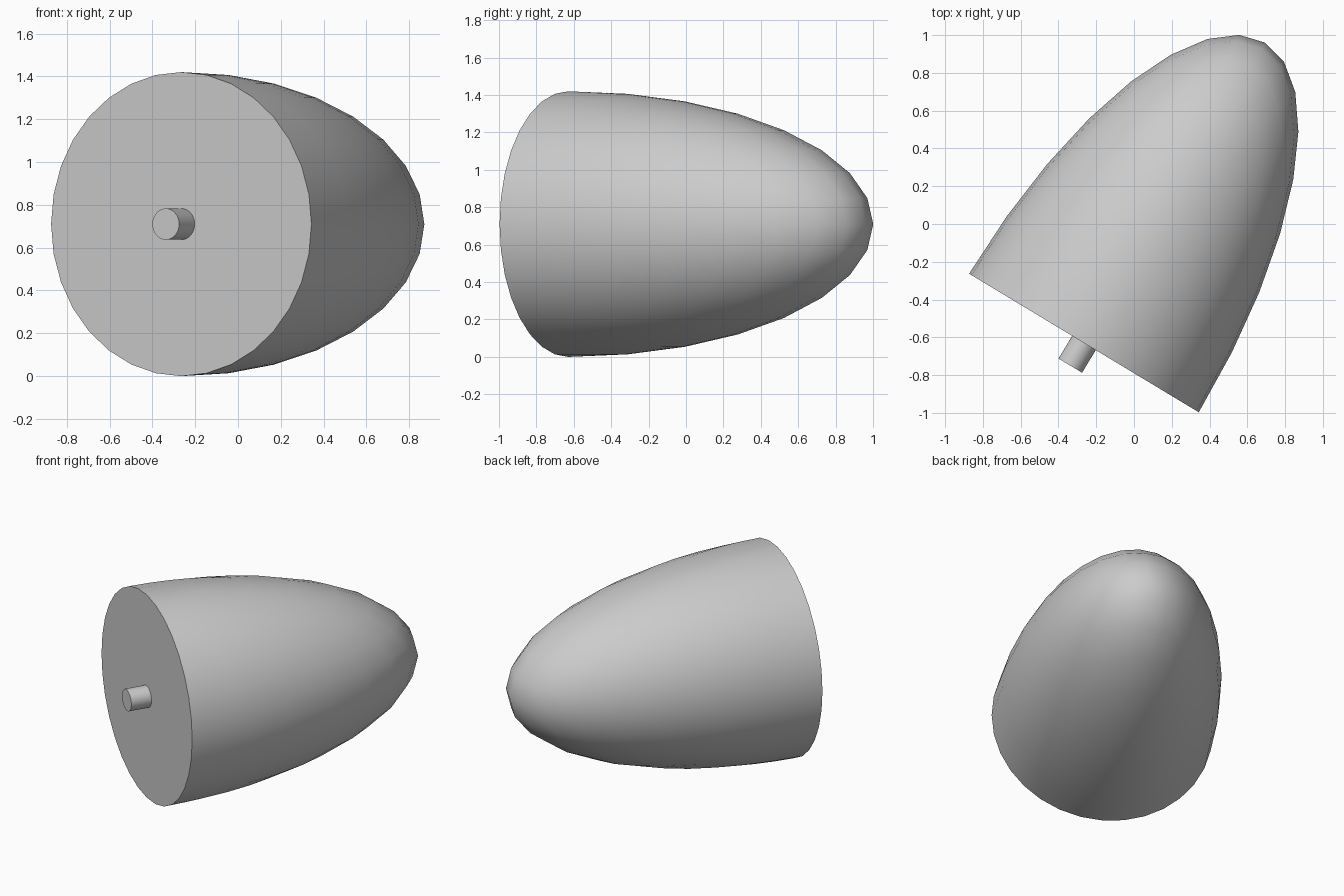
import bpy, bmesh, math
from mathutils import Matrix, Vector

if "Cube" in bpy.data.objects:
    bpy.data.objects.remove(bpy.data.objects["Cube"])

RADIUS, LENGTH = 0.71, 1.857          # half-ellipsoid: base radius, nose length
PEG_RADIUS, PEG_LENGTH = 0.073, 0.14
PLACE = Matrix.Translation((-0.265, -0.63, RADIUS)) @ Matrix.Rotation(math.radians(-31.1), 4, 'Z')


def finish(name, bm):
    """Place the part on the shared tilted axis and smooth it, keeping sharp rims."""
    bmesh.ops.transform(bm, matrix=PLACE, verts=bm.verts)
    bmesh.ops.recalc_face_normals(bm, faces=bm.faces)
    mesh = bpy.data.meshes.new(name)
    bm.to_mesh(mesh)
    bm.free()
    obj = bpy.data.objects.new(name, mesh)
    bpy.context.collection.objects.link(obj)
    bpy.ops.object.select_all(action='DESELECT')
    bpy.context.view_layer.objects.active = obj
    obj.select_set(True)
    bpy.ops.object.shade_smooth_by_angle(angle=math.radians(35))


# Rounded body: half of a sphere stretched along its axis, with a flat cap
bm = bmesh.new()
bmesh.ops.create_uvsphere(bm, u_segments=32, v_segments=16, radius=RADIUS)
cut = bmesh.ops.bisect_plane(bm, geom=bm.verts[:] + bm.edges[:] + bm.faces[:], dist=1e-4,
                             plane_co=Vector(), plane_no=Vector((0, 1, 0)), clear_inner=True)
rim = [e for e in bm.edges if e.is_boundary]
bmesh.ops.edgeloop_fill(bm, edges=rim)
bmesh.ops.scale(bm, vec=(1, LENGTH / RADIUS, 1), verts=bm.verts)
finish("rounded_body", bm)

# Small peg in the middle of the flat cap
bm = bmesh.new()
bmesh.ops.create_cone(bm, cap_ends=True, segments=32, radius1=PEG_RADIUS, radius2=PEG_RADIUS,
                      depth=PEG_LENGTH,
                      matrix=Matrix.Translation((0, -PEG_LENGTH / 2, 0)) @ Matrix.Rotation(math.pi / 2, 4, 'X'))
finish("peg", bm)
